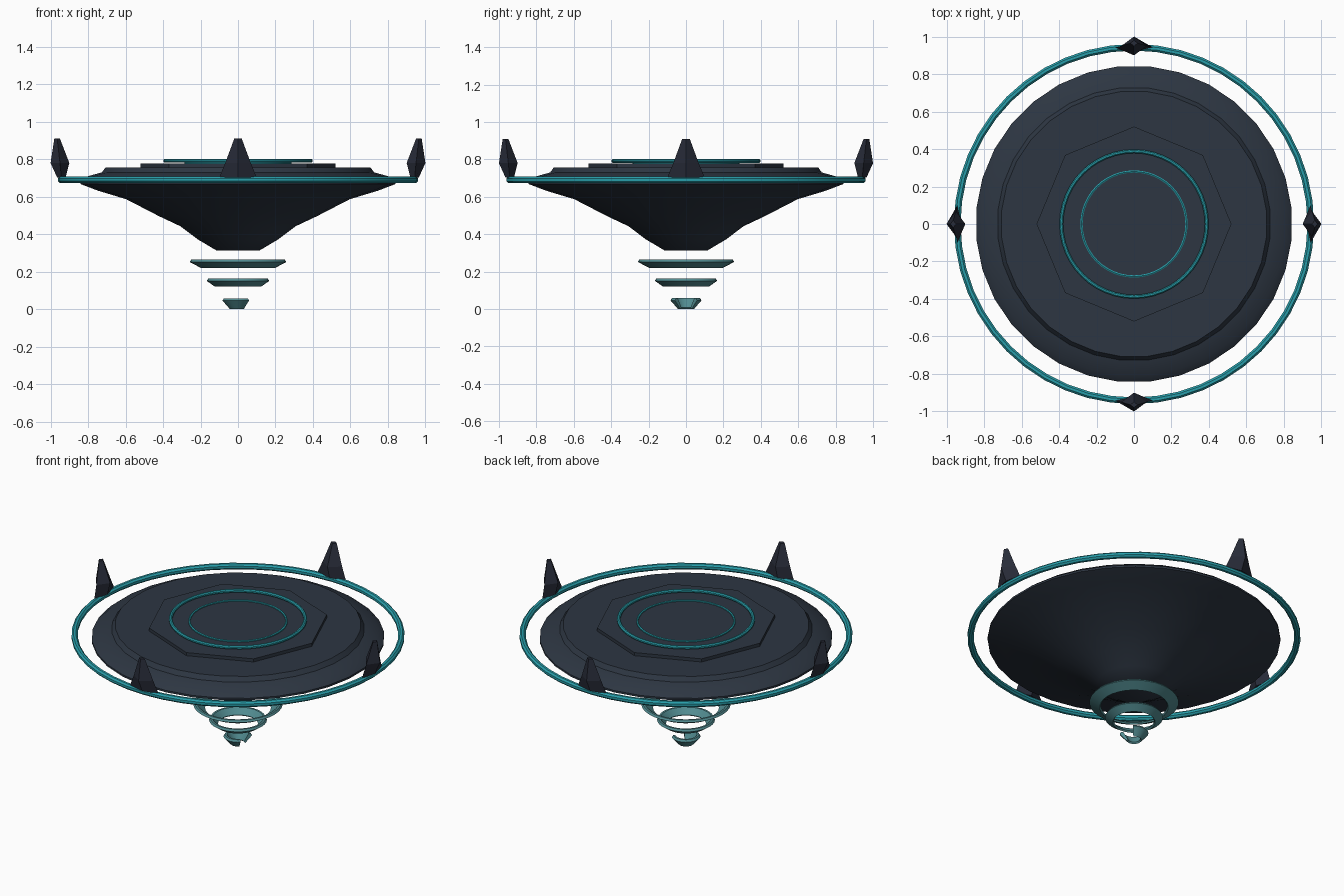
import bpy, bmesh, math

if "Cube" in bpy.data.objects:
    bpy.data.objects.remove(bpy.data.objects["Cube"])

def mat(name, rgb):
    m = bpy.data.materials.new(name)
    lin = [((c / 255 + 0.055) / 1.055) ** 2.4 for c in rgb]
    m.diffuse_color = (*lin, 1)
    m.use_nodes = True
    m.node_tree.nodes["Principled BSDF"].inputs["Base Color"].default_value = m.diffuse_color
    return m

HULL = mat("dark slate", (45, 54, 66))
FIN = mat("dark fin slate", (40, 44, 57))
TEAL = mat("bright teal", (40, 158, 170))
RING = mat("muted teal", (82, 140, 145))

def finish(name, bm, material, angle=None):
    bmesh.ops.recalc_face_normals(bm, faces=bm.faces)
    me = bpy.data.meshes.new(name)
    bm.to_mesh(me)
    bm.free()
    me.materials.append(material)
    ob = bpy.data.objects.new(name, me)
    bpy.context.collection.objects.link(ob)
    if angle:
        bpy.ops.object.select_all(action='DESELECT')
        ob.select_set(True)
        bpy.context.view_layer.objects.active = ob
        bpy.ops.object.shade_smooth_by_angle(angle=math.radians(angle))
    return ob

def lathe(name, prof, material, n=32, closed=False, start=0.0, sweep=2 * math.pi, angle=None):
    """Spin (radius, z) points; closed joins the section, otherwise ends are capped."""
    bm = bmesh.new()
    full = sweep > 6.28
    rows = []
    for i in range(n if full else n + 1):
        a = start + sweep * i / n
        rows.append([bm.verts.new((r * math.cos(a), r * math.sin(a), z)) for r, z in prof])
    k = len(prof)
    for i in range(n):
        p, q = rows[i], rows[(i + 1) % len(rows)]
        for j in range(k if closed else k - 1):
            bm.faces.new((p[j], q[j], q[(j + 1) % k], p[(j + 1) % k]))
    if not closed:
        bm.faces.new([r[0] for r in rows])
        bm.faces.new([r[-1] for r in rows])
    elif not full:
        bm.faces.new(rows[0])
        bm.faces.new(rows[-1])
    return finish(name, bm, material, angle)

def torus(name, R, t, z, n, sides):
    prof = [(R + t * math.cos(2 * math.pi * (i + .5) / sides),
             z + t * math.sin(2 * math.pi * (i + .5) / sides)) for i in range(sides)]
    return lathe(name, prof, TEAL, n, closed=True, angle=30)

# saucer hull
lathe("hull", [(0.115, 0.313), (0.215, 0.372), (0.31, 0.443), (0.425, 0.497), (0.60, 0.587),
               (0.75, 0.632), (0.845, 0.668), (0.845, 0.68), (0.81, 0.708), (0.73, 0.73),
               (0.71, 0.757)], HULL, 32, start=math.pi / 32, angle=35)

# octagonal deck plate
lathe("deck_plate", [(0.52, 0.75), (0.52, 0.777)], HULL, 8)

# glowing rings
torus("deck_ring_outer", 0.388, 0.011, 0.792, 48, 8)
torus("deck_ring_inner", 0.28, 0.007, 0.780, 48, 6)
torus("halo_ring", 0.943, 0.019, 0.69, 48, 8)

# four diamond-section fins on the halo ring
SECTIONS = [(0.703, 0.10, 0.92, 0.965), (0.78, 0.068, 0.90, 1.0), (0.91, 0.02, 0.95, 0.98)]
for i, side in enumerate(("right", "back", "left", "front")):
    a = i * math.pi / 2
    c, s = math.cos(a), math.sin(a)
    bm = bmesh.new()
    rows = []
    for z, w, r0, r1 in SECTIONS:
        mid = (r0 + r1) / 2
        pts = [(r0, 0), (mid, -w), (r1, 0), (mid, w)]
        rows.append([bm.verts.new((x * c - y * s, x * s + y * c, z)) for x, y in pts])
    for p, q in zip(rows, rows[1:]):
        for j in range(4):
            bm.faces.new((p[j], p[(j + 1) % 4], q[(j + 1) % 4], q[j]))
    bm.faces.new(rows[0])
    bm.faces.new(rows[-1])
    finish(side + "_fin", bm, FIN)

# tapered thruster rings below the hull; the lowest is open towards +x
def thruster(name, ro, ri, z0, z1, **kw):
    prof = [(ri + 0.008, z0), (ro, z1 - 0.012), (ro - 0.008, z1), (ro - 0.02, z1), (ri, z0 + 0.008)]
    lathe(name, prof, RING, closed=True, angle=30, **kw)

thruster("upper_thruster_ring", 0.258, 0.19, 0.22, 0.264)
thruster("middle_thruster_ring", 0.167, 0.115, 0.12, 0.163)
thruster("lower_thruster_ring", 0.083, 0.035, 0.0, 0.058, n=24,
         start=math.radians(45), sweep=math.radians(270))
